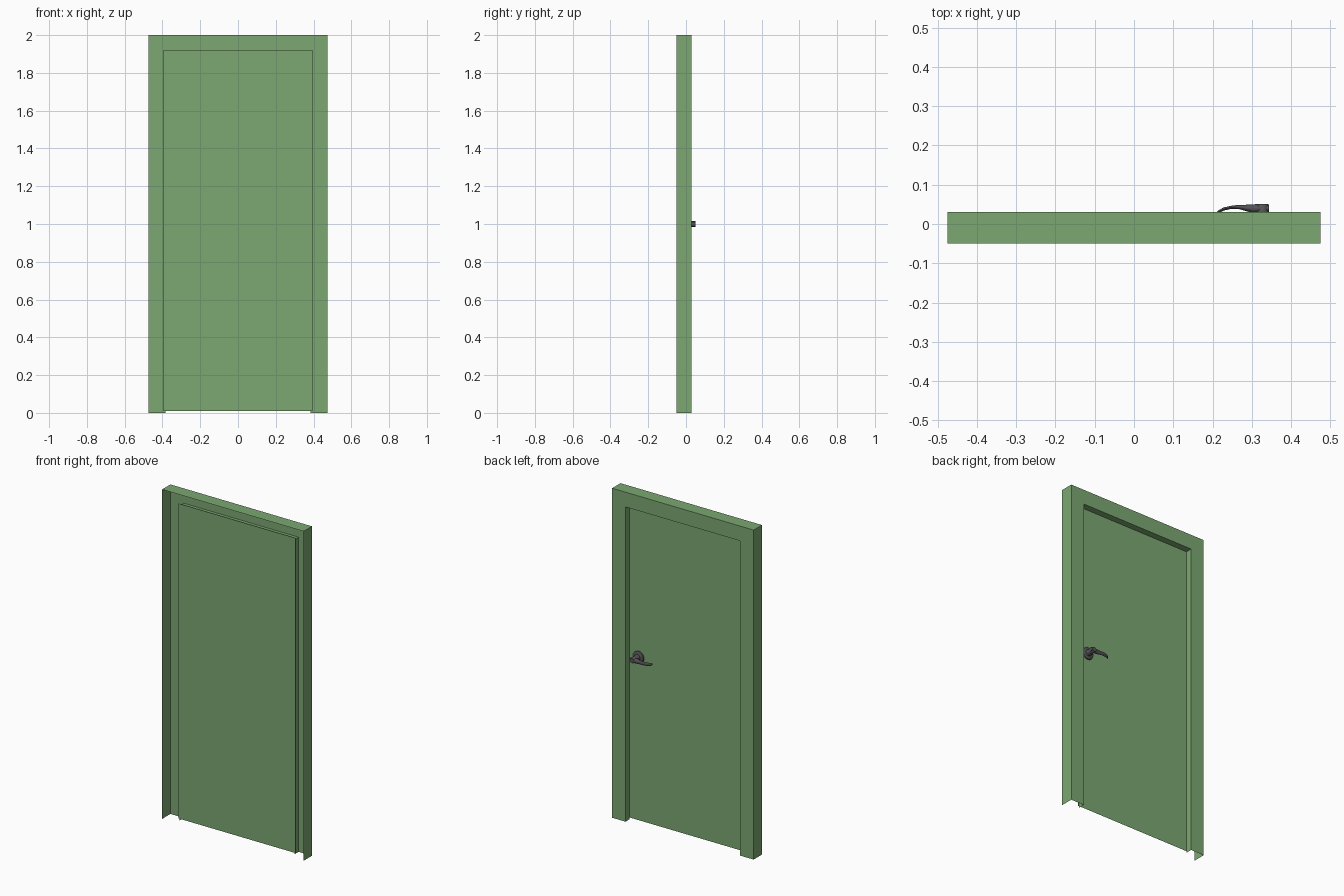
import bpy, bmesh, math
from mathutils import Matrix, Vector

if "Cube" in bpy.data.objects:
    bpy.data.objects.remove(bpy.data.objects["Cube"])


def material(name, rgb):
    m = bpy.data.materials.new(name)
    m.diffuse_color = (*rgb, 1)
    m.use_nodes = True
    m.node_tree.nodes["Principled BSDF"].inputs["Base Color"].default_value = m.diffuse_color
    return m


green = material("green_paint", (0.20, 0.39, 0.165))
grey = material("dark_grey_metal", (0.09, 0.085, 0.09))


def finish(name, bm, mat, smooth=False):
    me = bpy.data.meshes.new(name)
    bm.to_mesh(me)
    bm.free()
    ob = bpy.data.objects.new(name, me)
    bpy.context.collection.objects.link(ob)
    me.materials.append(mat)
    if smooth:
        bpy.context.view_layer.objects.active = ob
        ob.select_set(True)
        bpy.ops.object.shade_smooth_by_angle(angle=math.radians(40))
        ob.select_set(False)
    return ob


def loft(bm, rings, closed):
    """Join successive vertex rings with quads."""
    n = len(rings[0])
    for a, b in zip(rings, rings[1:]):
        for i in range(n if closed else n - 1):
            j = (i + 1) % n
            bm.faces.new((a[i], a[j], b[j], b[i]))


# Door frame: open-fronted casing profile (inset, y) swept up, across and down
bm = bmesh.new()
profile = [(0, -0.05), (0, 0.03), (0.09, 0.03), (0.09, -0.01)]
W, H = 0.475, 2.0
path = [lambda d, y: (-W + d, y, 0), lambda d, y: (-W + d, y, H - d),
        lambda d, y: (W - d, y, H - d), lambda d, y: (W - d, y, 0)]
loft(bm, [[bm.verts.new(p(d, y)) for d, y in profile] for p in path], False)
bmesh.ops.reverse_faces(bm, faces=bm.faces) if min(
    bm.faces, key=lambda f: f.calc_center_median().x).normal.x > 0 else None
bm.normal_update()
left = min(bm.faces, key=lambda f: f.calc_center_median().x)
if left.normal.x > 0:
    bmesh.ops.reverse_faces(bm, faces=bm.faces)
finish("door_frame", bm, green)

# Door leaf: thin sheet closing the opening from behind the reveal
bm = bmesh.new()
bm.faces.new([bm.verts.new((x, -0.01, z)) for x, z in
              [(-0.394, 0.01), (-0.394, 1.922), (0.394, 1.922), (0.394, 0.01)]])
finish("door_leaf", bm, green)


def turned(name, cx, stations):
    """Round part along y from (y, radius) stations."""
    bm = bmesh.new()
    n = 32
    rings = [[bm.verts.new((cx + r * math.cos(2 * math.pi * i / n), y,
                            1.0 + r * math.sin(2 * math.pi * i / n)))
              for i in range(n)] for y, r in stations]
    loft(bm, rings, True)
    bm.faces.new(rings[-1])
    bmesh.ops.recalc_face_normals(bm, faces=bm.faces)
    finish(name, bm, grey, True)


# Handle rose and hub
turned("handle_rose", 0.325, [(-0.01, 0.037), (-0.003, 0.036), (0.0, 0.032)])
turned("handle_hub", 0.327, [(0.0, 0.019), (0.02, 0.016), (0.048, 0.016), (0.051, 0.014)])

# Handle lever: elliptical sections (x, y, half depth, half height)
bm = bmesh.new()
sections = [(0.344, 0.040, 0.010, 0.012), (0.325, 0.040, 0.011, 0.015),
            (0.302, 0.039, 0.011, 0.014), (0.285, 0.041, 0.008, 0.012),
            (0.265, 0.0435, 0.005, 0.011), (0.245, 0.042, 0.004, 0.011),
            (0.228, 0.038, 0.004, 0.010), (0.215, 0.031, 0.004, 0.008),
            (0.210, 0.026, 0.003, 0.006)]
n = 16
rings = [[bm.verts.new((x, y + a * math.cos(2 * math.pi * i / n),
                        1.0 + b * math.sin(2 * math.pi * i / n)))
          for i in range(n)] for x, y, a, b in sections]
loft(bm, rings, True)
bm.faces.new(rings[0])
bm.faces.new(rings[-1])
bmesh.ops.recalc_face_normals(bm, faces=bm.faces)
finish("handle_lever", bm, grey, True)
